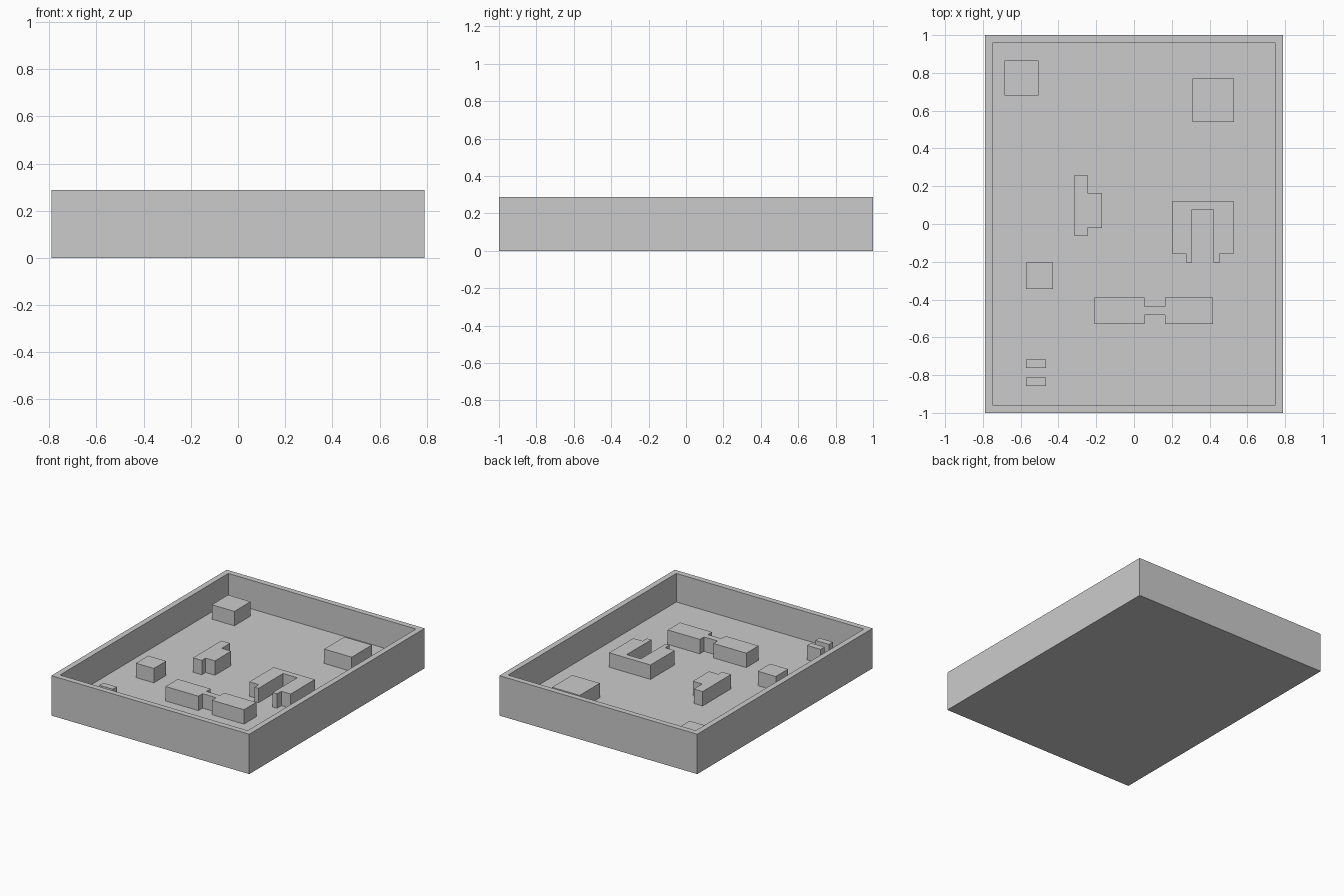
import bpy, bmesh

if "Cube" in bpy.data.objects:
    bpy.data.objects.remove(bpy.data.objects["Cube"])

HALF_X, HALF_Y = 0.79, 1.0
RIM, TOP, FLOOR, ROOF = 0.035, 0.288, 0.082, 0.186


def finish(name, bm):
    bmesh.ops.recalc_face_normals(bm, faces=bm.faces[:])
    mesh = bpy.data.meshes.new(name)
    bm.to_mesh(mesh)
    bm.free()
    obj = bpy.data.objects.new(name, mesh)
    bpy.context.collection.objects.link(obj)
    return obj


def extrude_outline(bm, outline, z0, z1):
    """Closed prism from a plan outline; returns its top face."""
    low = [bm.verts.new((x, y, z0)) for x, y in outline]
    high = [bm.verts.new((x, y, z1)) for x, y in outline]
    bm.faces.new(low[::-1])
    n = len(outline)
    for i in range(n):
        j = (i + 1) % n
        bm.faces.new((low[i], low[j], high[j], high[i]))
    return bm.faces.new(high)


def rect(x0, x1, y0, y1):
    return [(x0, y0), (x1, y0), (x1, y1), (x0, y1)]


def block(name, outline):
    bm = bmesh.new()
    extrude_outline(bm, outline, FLOOR, ROOF)
    finish(name, bm)


# Walled tray: solid slab with the top inset and pushed down to the floor
bm = bmesh.new()
top = extrude_outline(bm, rect(-HALF_X, HALF_X, -HALF_Y, HALF_Y), 0, TOP)
bm.normal_update()
bmesh.ops.inset_region(bm, faces=[top], thickness=RIM + 0.006, use_even_offset=True)
rim_verts = list(top.verts)
inner = bmesh.ops.extrude_discrete_faces(bm, faces=[top])["faces"][0]
bmesh.ops.translate(bm, verts=inner.verts[:], vec=(0, 0, FLOOR - TOP))
finish("walled_tray", bm)

# Rectangular blocks
block("back_left_block", rect(-0.685, -0.505, 0.68, 0.865))
block("back_right_block", rect(0.31, 0.53, 0.54, 0.77))
block("left_block", rect(-0.573, -0.43, -0.345, -0.205))
for i, y in enumerate((-0.762, -0.857)):
    block(f"small_block_{i + 1}", rect(-0.573, -0.465, y, y + 0.045))

# Stepped block
block("stepped_block", [(-0.315, -0.063), (-0.245, -0.063), (-0.245, -0.02),
                        (-0.17, -0.02), (-0.17, 0.165), (-0.245, 0.165),
                        (-0.245, 0.26), (-0.315, 0.26)])

# U-shaped block with short feet, open to the front
block("courtyard_block", [(0.2, 0.119), (0.2, -0.156), (0.275, -0.156),
                          (0.275, -0.205), (0.307, -0.205), (0.307, 0.076),
                          (0.42, 0.076), (0.42, -0.205), (0.455, -0.205),
                          (0.455, -0.156), (0.53, -0.156), (0.53, 0.119)])

# Two wings joined by a narrow link
block("linked_wings", [(-0.208, -0.53), (0.055, -0.53), (0.055, -0.482),
                       (0.163, -0.482), (0.163, -0.53), (0.419, -0.53),
                       (0.419, -0.39), (0.163, -0.39), (0.163, -0.438),
                       (0.055, -0.438), (0.055, -0.39), (-0.208, -0.39)])
